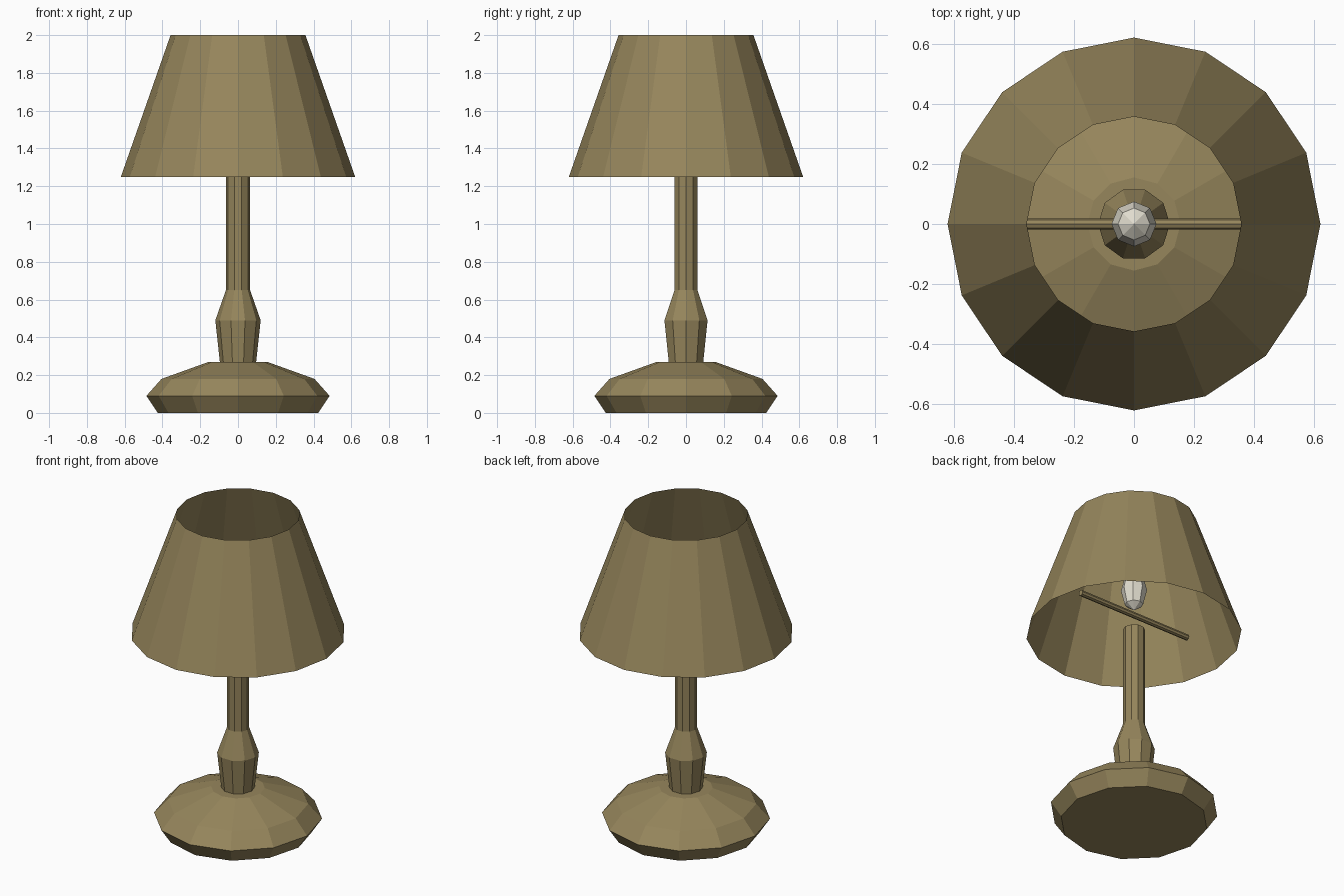
import bpy, math

if "Cube" in bpy.data.objects:
    bpy.data.objects.remove(bpy.data.objects["Cube"])


def material(name, rgb):
    m = bpy.data.materials.new(name)
    m.diffuse_color = (*rgb, 1.0)
    m.use_nodes = True
    m.node_tree.nodes["Principled BSDF"].inputs["Base Color"].default_value = m.diffuse_color
    return m


def lathe(name, profile, sides, mat, cap_bottom=True, cap_top=True):
    """Spin (radius, z) points round the z axis; radius 0 makes a pole."""
    verts, faces, rings = [], [], []
    for r, z in profile:
        n = 1 if r == 0 else sides
        rings.append([len(verts) + i for i in range(n)])
        for i in range(n):
            a = 2 * math.pi * i / sides
            verts.append((r * math.cos(a), r * math.sin(a), z))
    for lo, hi in zip(rings, rings[1:]):
        for i in range(sides):
            j = (i + 1) % sides
            if len(lo) == 1:
                faces.append((lo[0], hi[j], hi[i]))
            elif len(hi) == 1:
                faces.append((lo[i], lo[j], hi[0]))
            else:
                faces.append((lo[i], lo[j], hi[j], hi[i]))
    if cap_bottom and len(rings[0]) > 1:
        faces.append(rings[0][::-1])
    if cap_top and len(rings[-1]) > 1:
        faces.append(rings[-1])
    mesh = bpy.data.meshes.new(name)
    mesh.from_pydata(verts, [], faces)
    mesh.materials.append(mat)
    ob = bpy.data.objects.new(name, mesh)
    bpy.context.collection.objects.link(ob)
    return ob


bronze = material("bronze", (0.305, 0.238, 0.107))
glass = material("bulb_white", (0.75, 0.72, 0.62))

# Foot and turned stem
lathe("base", [(0.425, 0), (0.485, 0.09), (0.405, 0.18), (0.155, 0.27)], 12, bronze)
lathe("stem", [(0.095, 0.26), (0.12, 0.49), (0.064, 0.65), (0.064, 1.28)], 10, bronze)

# Open, single-walled shade
lathe("shade", [(0.62, 1.25), (0.357, 2.0)], 16, bronze, False, False)

# Cross rod under the bulb, lying along x
rod = lathe("cross_rod", [(0.018, -0.4), (0.018, 0.4)], 8, bronze)
rod.rotation_euler = (0, math.pi / 2, 0)
rod.location = (0, 0, 1.377)

# Stretched low-poly bulb
bulb_profile = [(0 if k in (0, 4) else 0.075 * math.sin(k * math.pi / 4),
                 1.54 - 0.13 * math.cos(k * math.pi / 4)) for k in range(5)]
lathe("bulb", bulb_profile, 8, glass)
